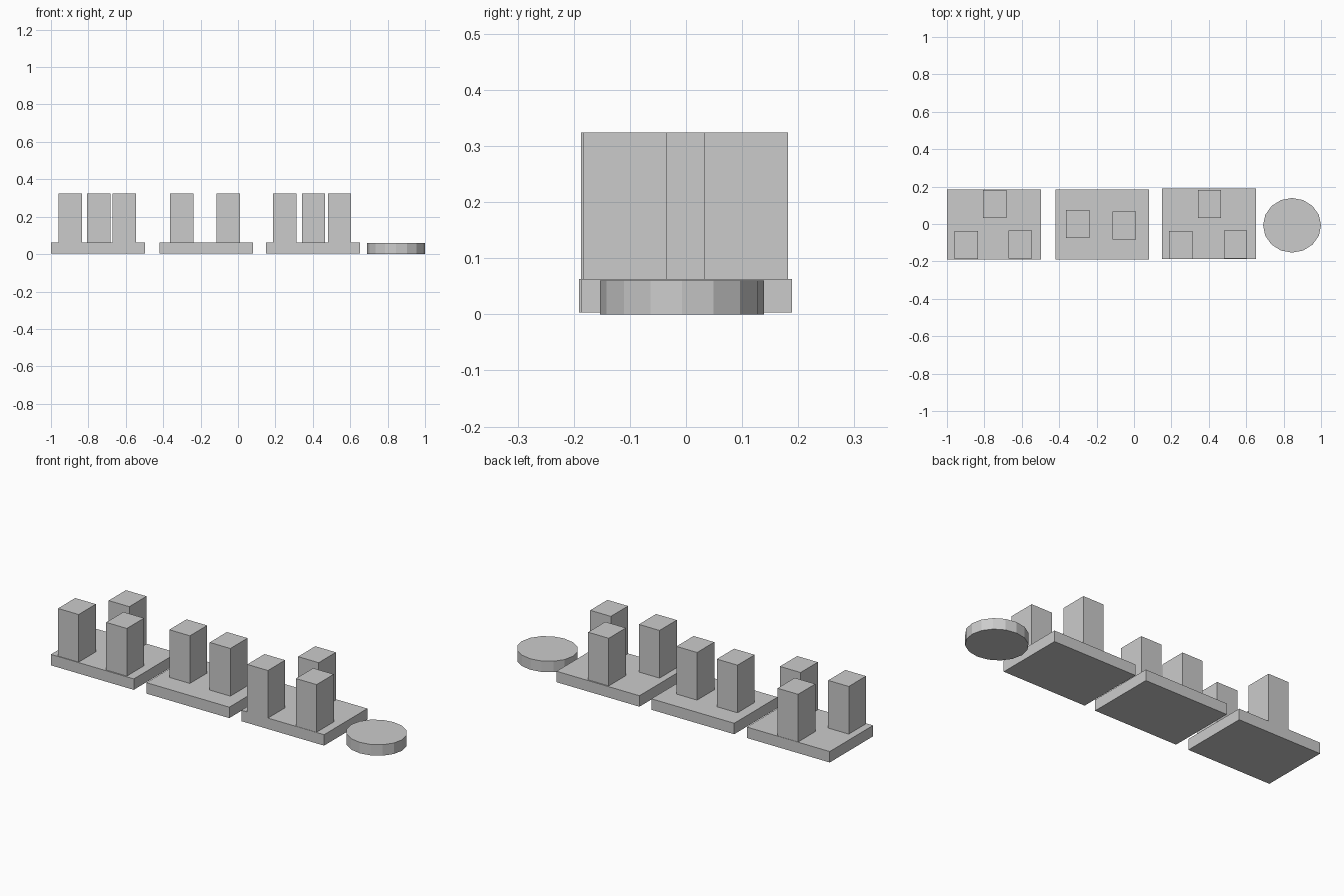
import bpy

if "Cube" in bpy.data.objects:
    bpy.data.objects.remove(bpy.data.objects["Cube"])


def box(name, x0, x1, y0, y1, z0, z1):
    bpy.ops.mesh.primitive_cube_add(
        size=1, location=((x0 + x1) / 2, (y0 + y1) / 2, (z0 + z1) / 2))
    ob = bpy.context.object
    ob.name = name
    ob.scale = (x1 - x0, y1 - y0, z1 - z0)
    bpy.ops.object.transform_apply(location=False, rotation=False, scale=True)
    return ob


PLATE_W, PLATE_D = 0.502, 0.375
POST_W, POST_D = 0.125, 0.149
Z_BOTTOM, Z_PLATE, Z_TOP = 0.003, 0.063, 0.324

# Each group: plate left edge, plate front edge, post (left, front) corners
groups = {
    "left": (-1.0, -0.191, [(-0.96, -0.187), (-0.807, 0.033), (-0.67, -0.184)]),
    "middle": (-0.421, -0.191, [(-0.364, -0.075), (-0.114, -0.082)]),
    "right": (0.15, -0.186, [(0.187, -0.187), (0.341, 0.033), (0.48, -0.184)]),
}

# Base plates with their upright posts
for side, (px, py, posts) in groups.items():
    box(f"{side}_base_plate", px, px + PLATE_W, py, py + PLATE_D, Z_BOTTOM, Z_PLATE)
    for i, (x, y) in enumerate(posts, 1):
        box(f"{side}_post_{i}", x, x + POST_W, y, y + POST_D, Z_PLATE, Z_TOP)

# Slightly oval faceted disc at the end of the row
bpy.ops.mesh.primitive_cylinder_add(
    vertices=16, radius=1, depth=0.06, location=(0.845, -0.007, 0.03))
disc = bpy.context.object
disc.name = "round_disc"
disc.scale = (0.155, 0.146, 1)
bpy.ops.object.transform_apply(location=False, rotation=False, scale=True)
